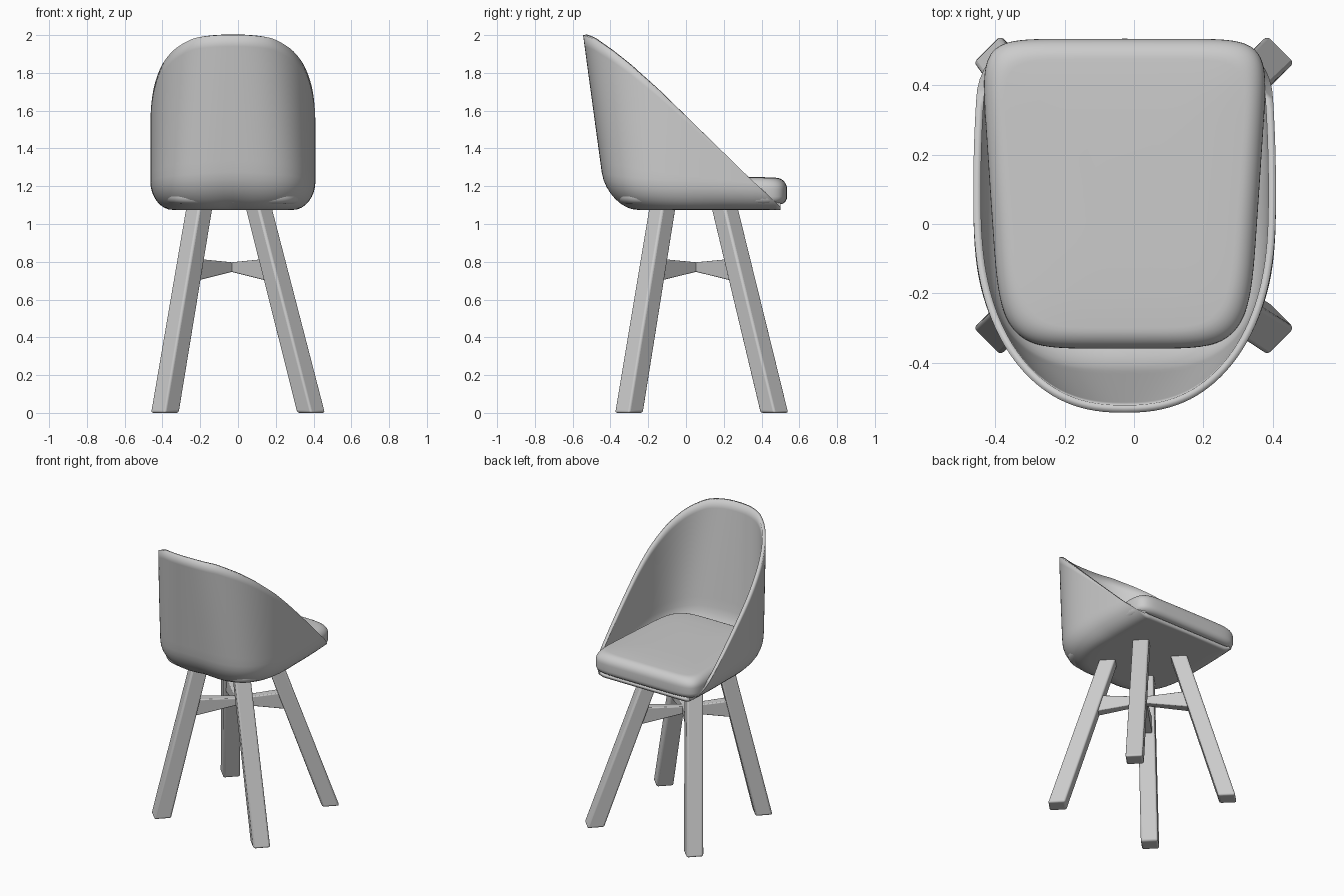
import bpy, bmesh
from math import sin, cos, acos, pi, copysign
from mathutils import Vector

if "Cube" in bpy.data.objects:
    bpy.data.objects.remove(bpy.data.objects["Cube"])

CX = -0.027          # centre line of the shell and cushion
FLOOR = 1.075


def make(name, verts, faces, x=0.0):
    me = bpy.data.meshes.new(name)
    me.from_pydata([tuple(v) for v in verts], [], faces)
    ob = bpy.data.objects.new(name, me)
    ob.location.x = x
    bpy.context.collection.objects.link(ob)
    return ob


def fix_normals(ob):
    bm = bmesh.new()
    bm.from_mesh(ob.data)
    bmesh.ops.recalc_face_normals(bm, faces=bm.faces)
    bm.to_mesh(ob.data)
    bm.free()


def smooth(ob, deg=40):
    bpy.ops.object.select_all(action='DESELECT')
    ob.select_set(True)
    bpy.context.view_layer.objects.active = ob
    bpy.ops.object.shade_smooth_by_angle(angle=deg * pi / 180)


# ---- shell: half tub, trimmed by the side profile of the rim, then mirrored
RIM = [(-0.545, 2.0), (-0.5, 1.985), (-0.4, 1.92), (-0.3, 1.845), (-0.15, 1.715),
       (0, 1.572), (0.2, 1.377), (0.33, 1.25), (0.5, 1.09)]


def rim(y):
    for (y0, z0), (y1, z1) in zip(RIM, RIM[1:]):
        if y <= y1:
            break
    return z0 + (z1 - z0) * (max(y, RIM[0][0]) - y0) / (y1 - y0)


def centre(u):
    return Vector((0, 0.5 - 0.7 * u))


def fillet(u):       # horizontal and vertical radius of the bottom rounding
    return 0.11 + 0.08 * u, 0.13 + 0.07 * u


def wall(u, z):
    if u < 0.3:
        y = 0.5 - 0.4 * u / 0.3
        p = Vector((0.437 - 0.02 * ((y - 0.1) / 0.4) ** 2, y))
    else:
        th = (u - 0.3) / 0.7 * pi / 2
        e = 2 / (2.4 + 0.8 * (2 - z))
        yb = -0.545 + 0.136 * (2 - z)
        p = Vector((0.437 * max(cos(th), 0) ** e, 0.1 - (0.1 - yb) * sin(th) ** e))
        if u > 0.9999:
            p.x = 0
    r, rz = fillet(u)
    c = max(0.0, 1 - (z - FLOOR) / rz)
    inset = r * (1 - (1 - c * c) ** 0.5)
    p += (centre(u) - p).normalized() * inset
    return Vector((p.x, p.y, z))


def column(u):
    lo, hi = FLOOR, 2.0
    for _ in range(40):
        mid = (lo + hi) / 2
        if mid < rim(wall(u, mid).y):
            lo = mid
        else:
            hi = mid
    top = lo
    rz = fillet(u)[1]
    amax = acos(max(0.0, 1 - (top - FLOOR) / rz))
    c = centre(u)
    c = Vector((c.x, c.y, FLOOR))
    edge = wall(u, FLOOR)
    pts = [c.lerp(edge, i / 5) for i in range(6)]
    pts += [wall(u, FLOOR + rz * (1 - cos(amax * i / 8))) for i in range(1, 9)]
    z0 = pts[-1].z
    pts += [wall(u, z0 + (top - z0) * i / 12 + i * 1e-5) for i in range(1, 13)]
    return pts


N = 48
cols = [column(i / N) for i in range(N + 1)]
M = len(cols[0])
faces = [(i * M + j, i * M + j + 1, (i + 1) * M + j + 1, (i + 1) * M + j)
         for i in range(N) for j in range(M - 1)]
shell = make("seat_shell", [p for c in cols for p in c], faces, CX)
if shell.data.polygons[0].normal.z > 0:
    shell.data.flip_normals()
mir = shell.modifiers.new("mirror", 'MIRROR')
mir.merge_threshold = 0.0005
sol = shell.modifiers.new("thickness", 'SOLIDIFY')
sol.thickness = 0.022
sol.offset = -1
smooth(shell, 50)

# ---- cushion: tapered rounded outline, lofted with soft edges
def outline(inset, z, n=96):
    ring = []
    for i in range(n):
        a = 2 * pi * i / n
        e = 2 / (8 if sin(a) > 0 else 5.5)
        sx = copysign(abs(cos(a)) ** e, cos(a))
        sy = copysign(abs(sin(a)) ** e, sin(a))
        hw = 0.388 + 0.03 * sy
        ring.append((sx * (hw - inset), 0.0875 + sy * (0.4475 - inset), z))
    return ring


rings = [outline(0.3, 1.1), outline(0.05, 1.1)]
for k in range(7):
    a = pi / 2 * k / 6
    rings.append(outline(0.035 * (1 - sin(a)), 1.145 - 0.04 * cos(a)))
for k in range(9):
    a = pi / 2 * k / 8
    rings.append(outline(0.06 * (1 - cos(a)), 1.185 + 0.06 * sin(a)))
rings += [outline(0.15, 1.249), outline(0.3, 1.25)]
n = 96
faces = [(r * n + i, r * n + (i + 1) % n, (r + 1) * n + (i + 1) % n, (r + 1) * n + i)
         for r in range(len(rings) - 1) for i in range(n)]
faces += [tuple(range(n)), tuple((len(rings) - 1) * n + i for i in range(n))]
cushion = make("seat_cushion", [p for r in rings for p in r], faces, CX)
fix_normals(cushion)
smooth(cushion, 60)


# ---- legs and stretchers: four-sided bars with rounded edges
def bar(name, ring0, ring1, bevel):
    f = [(i, (i + 1) % 4, 4 + (i + 1) % 4, 4 + i) for i in range(4)]
    ob = make(name, ring0 + ring1, f + [(0, 1, 2, 3), (4, 5, 6, 7)])
    fix_normals(ob)
    b = ob.modifiers.new("round", 'BEVEL')
    b.width = bevel
    b.segments = 3
    smooth(ob)


def diamond(c, r):
    return [c + Vector(d) * r for d in ((1, 0, 0), (0, 1, 0), (-1, 0, 0), (0, -1, 0))]


def upright(c, side, half_w, z0, z1):
    return [Vector((c.x + s * side.x * half_w, c.y + s * side.y * half_w, z))
            for s, z in ((-1, z0), (1, z0), (1, z1), (-1, z1))]


LEGS = {"back_left": ((-0.387, -0.302), (-0.205, -0.125)),
        "back_right": ((0.387, -0.302), (0.11, -0.125)),
        "front_left": ((-0.387, 0.468), (-0.205, 0.205)),
        "front_right": ((0.387, 0.468), (0.11, 0.205))}
hub = Vector((-0.033, 0.053, 0))
for name, (foot, top) in LEGS.items():
    a, b = Vector((*foot, 0)), Vector((*top, 1.085))
    bar(name + "_leg", diamond(a, 0.078), diamond(b, 0.074), 0.012)
    end = a.lerp(b, 0.7)
    d = Vector((end.x - hub.x, end.y - hub.y, 0)).normalized()
    side = Vector((-d.y, d.x, 0))
    bar(name + "_stretcher", upright(hub - d * 0.015, side, 0.022, 0.752, 0.795),
        upright(end, side, 0.035, 0.695, 0.818), 0.006)
